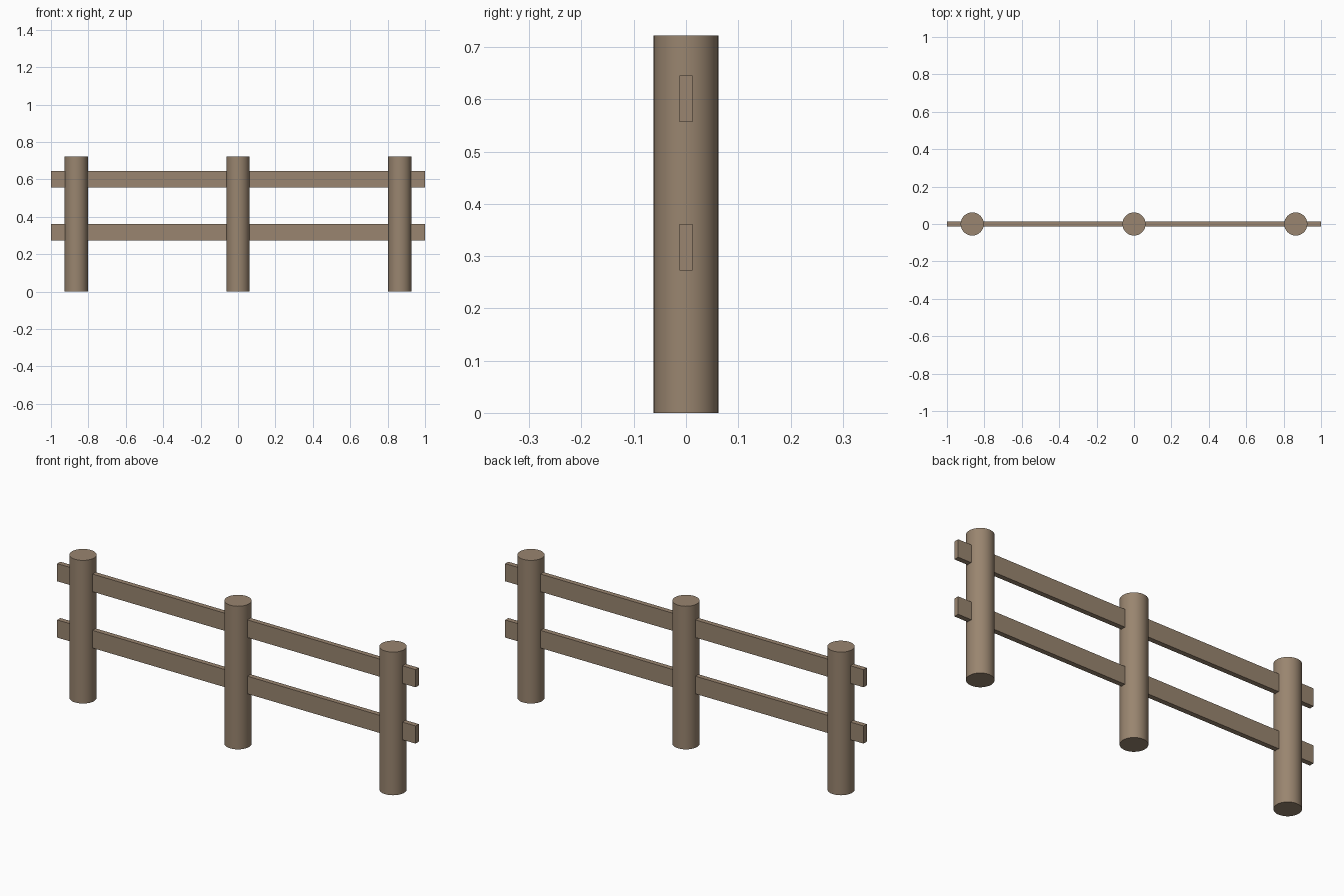
import bpy
import math

if "Cube" in bpy.data.objects:
    bpy.data.objects.remove(bpy.data.objects["Cube"])

POST_RADIUS, POST_HEIGHT, POST_SPACING = 0.062, 0.722, 0.865
RAIL_HEIGHT, RAIL_DEPTH = 0.089, 0.025

wood = bpy.data.materials.new("weathered_wood")
wood.diffuse_color = (0.32, 0.235, 0.16, 1.0)
wood.use_nodes = True
wood.node_tree.nodes["Principled BSDF"].inputs["Base Color"].default_value = wood.diffuse_color


def finish(name):
    obj = bpy.context.object
    obj.name = name
    obj.data.materials.append(wood)
    return obj


# Round upright posts
for name, x in (("left_post", -POST_SPACING), ("middle_post", 0), ("right_post", POST_SPACING)):
    bpy.ops.mesh.primitive_cylinder_add(vertices=32, radius=POST_RADIUS, depth=POST_HEIGHT,
                                        location=(x, 0, POST_HEIGHT / 2))
    finish(name)
    bpy.ops.object.shade_smooth_by_angle(angle=math.radians(30))

# Flat rails running through all the posts
for name, z in (("lower_rail", 0.317), ("upper_rail", 0.601)):
    bpy.ops.mesh.primitive_cube_add(size=1, location=(0, 0, z))
    rail = finish(name)
    rail.scale = (2.0, RAIL_DEPTH, RAIL_HEIGHT)
    bpy.ops.object.transform_apply(location=False, rotation=False, scale=True)
